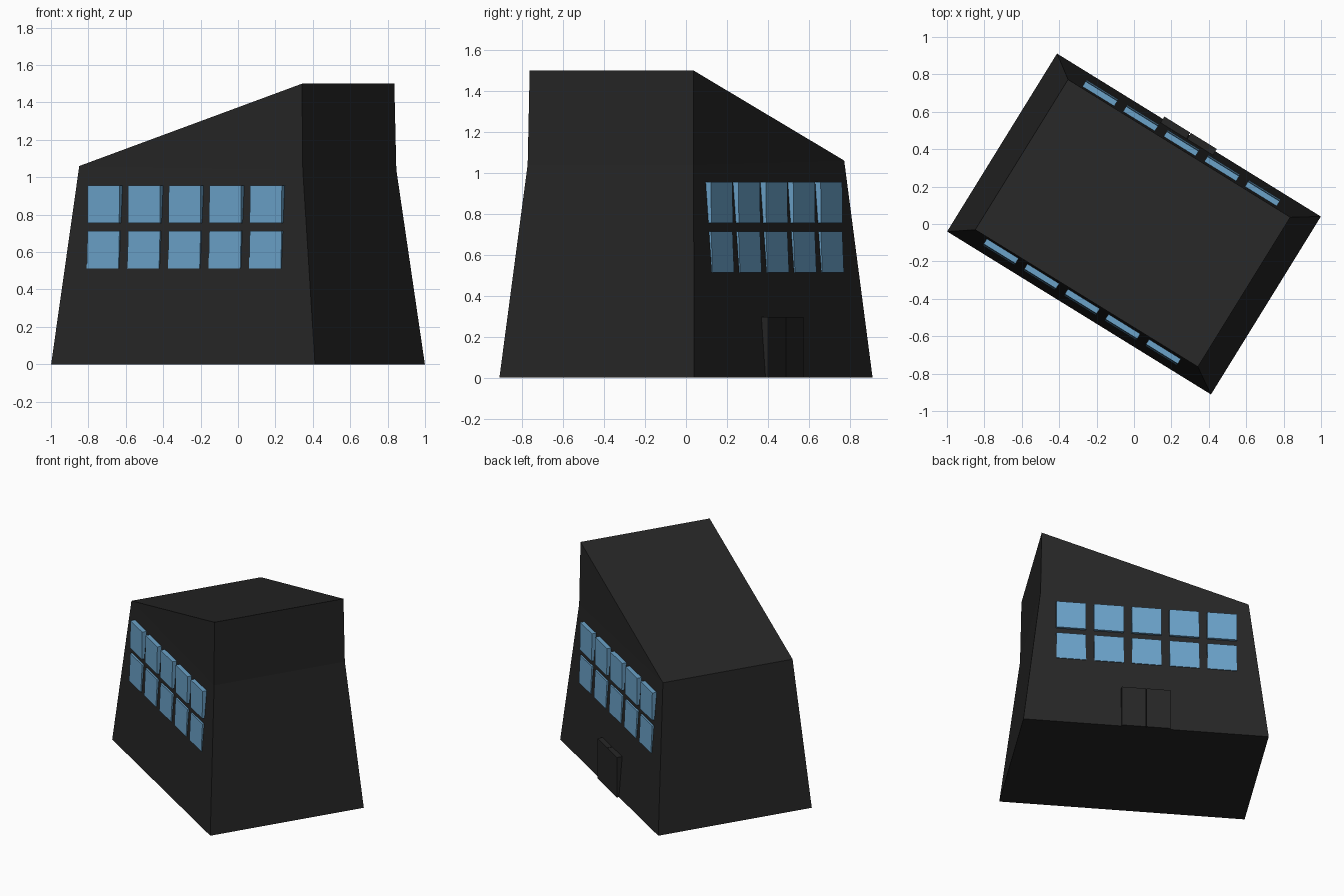
import bpy
import math
from mathutils import Matrix

cube = bpy.data.objects.get("Cube")
if cube:
    bpy.data.objects.remove(cube, do_unlink=True)

TURN = Matrix.Rotation(math.radians(-31.7), 4, 'Z')


def make_material(name, color):
    mat = bpy.data.materials.new(name)
    mat.use_nodes = True
    mat.diffuse_color = (*color, 1)
    mat.node_tree.nodes["Principled BSDF"].inputs["Base Color"].default_value = (*color, 1)
    return mat


charcoal = make_material("charcoal", (0.019, 0.019, 0.019))
blue_glass = make_material("blue_glass", (0.145, 0.36, 0.58))


def add_mesh(name, verts, faces, mat):
    mesh = bpy.data.meshes.new(name)
    mesh.from_pydata(verts, [], faces)
    mesh.materials.append(mat)
    obj = bpy.data.objects.new(name, mesh)
    bpy.context.collection.objects.link(obj)
    obj.matrix_world = TURN
    return obj


def add_panel(name, u0, u1, z0, z1, inner, low, high, side, mat):
    """Box on a long wall; its outer face runs from depth low to depth high."""
    verts = [(u, side * v, z) for u in (u0, u1)
             for v, z in ((inner, z0), (low, z0), (high, z1), (inner, z1))]
    faces = [(0, 1, 2, 3), (7, 6, 5, 4)]
    faces += [(i, i + 4, (i + 1) % 4 + 4, (i + 1) % 4) for i in range(4)]
    if side < 0:
        faces = [f[::-1] for f in faces]
    return add_mesh(name, verts, faces, mat)


# Tapered building with a sloping roof: each pair is back then front
verts = []
for u, v, z in ((-0.829, 0.559, 0), (0.829, 0.559, 0), (0.701, 0.476, 1.04),
                (0.692, 0.470, 1.5), (-0.706, 0.472, 1.06)):
    verts += [(u, v, z), (u, -v, z)]
faces = [(0, 2, 3, 1), (2, 4, 5, 3), (4, 6, 7, 5), (6, 8, 9, 7), (8, 0, 1, 9),
         (0, 8, 4, 2), (8, 6, 4), (1, 3, 5, 9), (9, 5, 7)]
add_mesh("building", verts, faces, charcoal)

# Two rows of five windows on each long wall
rows = (("lower", 0.513, 0.713, 0.523, 0.514), ("upper", 0.755, 0.955, 0.516, 0.513))
for wall, side, start in (("front", -1, -0.628), ("back", 1, -0.621)):
    for row, z0, z1, low, high in rows:
        for i in range(5):
            u = start + 0.255 * i
            add_panel(f"{wall}_{row}_window_{i + 1}", u, u + 0.2, z0, z1,
                      0.46, low, high, side, blue_glass)

# Double door at the back
for name, u0, u1 in (("right_door", -0.164, -0.001), ("left_door", 0.003, 0.166)):
    add_panel(name, u0, u1, 0, 0.295, 0.5, 0.574, 0.574, 1, charcoal)
